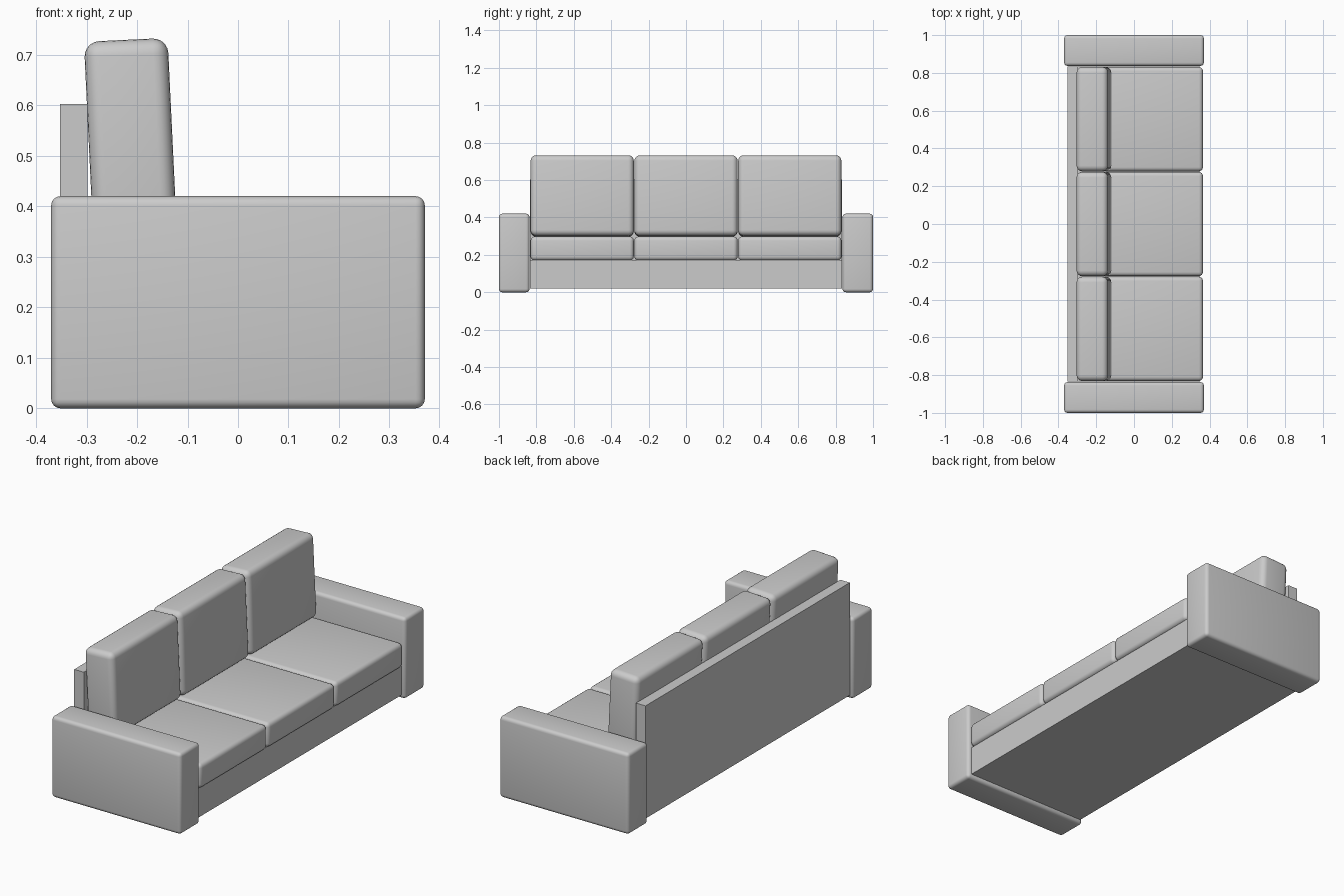
import bpy, bmesh, math
from mathutils import Matrix, Vector

if "Cube" in bpy.data.objects:
    bpy.data.objects.remove(bpy.data.objects["Cube"])

fabric = bpy.data.materials.new("grey_fabric")
fabric.diffuse_color = (0.6, 0.6, 0.6, 1)
fabric.use_nodes = True
fabric.node_tree.nodes["Principled BSDF"].inputs["Base Color"].default_value = fabric.diffuse_color


def box(name, lo, hi, radius=0.0, segments=4, tilt=0.0):
    """Box between two corners, with rounded edges and a tilt about y."""
    lo, hi = Vector(lo), Vector(hi)
    bm = bmesh.new()
    bmesh.ops.create_cube(bm, size=1, matrix=Matrix.Diagonal((*(hi - lo), 1)))
    if radius:
        bmesh.ops.bevel(bm, geom=bm.edges[:], offset=radius, segments=segments,
                        profile=0.5, affect='EDGES')
    bmesh.ops.rotate(bm, verts=bm.verts, cent=(0, 0, 0),
                     matrix=Matrix.Rotation(math.radians(tilt), 3, 'Y'))
    mesh = bpy.data.meshes.new(name)
    bm.to_mesh(mesh)
    bm.free()
    mesh.materials.append(fabric)
    obj = bpy.data.objects.new(name, mesh)
    obj.location = (lo + hi) / 2
    bpy.context.collection.objects.link(obj)
    if radius:
        bpy.ops.object.select_all(action='DESELECT')
        obj.select_set(True)
        bpy.context.view_layer.objects.active = obj
        bpy.ops.object.shade_smooth_by_angle(angle=math.radians(40))
    return obj


# Frame: base and back panel
box("base", (-0.35, -0.835, 0.02), (0.35, 0.835, 0.172))
box("back_panel", (-0.353, -0.835, 0.02), (-0.298, 0.835, 0.603))

# Arms
box("left_arm", (-0.37, -1.0, 0), (0.37, -0.837, 0.42), 0.018)
box("right_arm", (-0.37, 0.837, 0), (0.37, 1.0, 0.42), 0.018)

# Three seat cushions and three leaning back cushions
for i, side in enumerate(("left", "middle", "right")):
    y = (i - 1) * 0.555
    box(side + "_seat_cushion", (-0.298, y - 0.276, 0.17), (0.365, y + 0.276, 0.298), 0.022)
    box(side + "_back_cushion", (-0.295, y - 0.276, 0.299), (-0.129, y + 0.276, 0.730),
        0.03, 5, tilt=-2.75)
